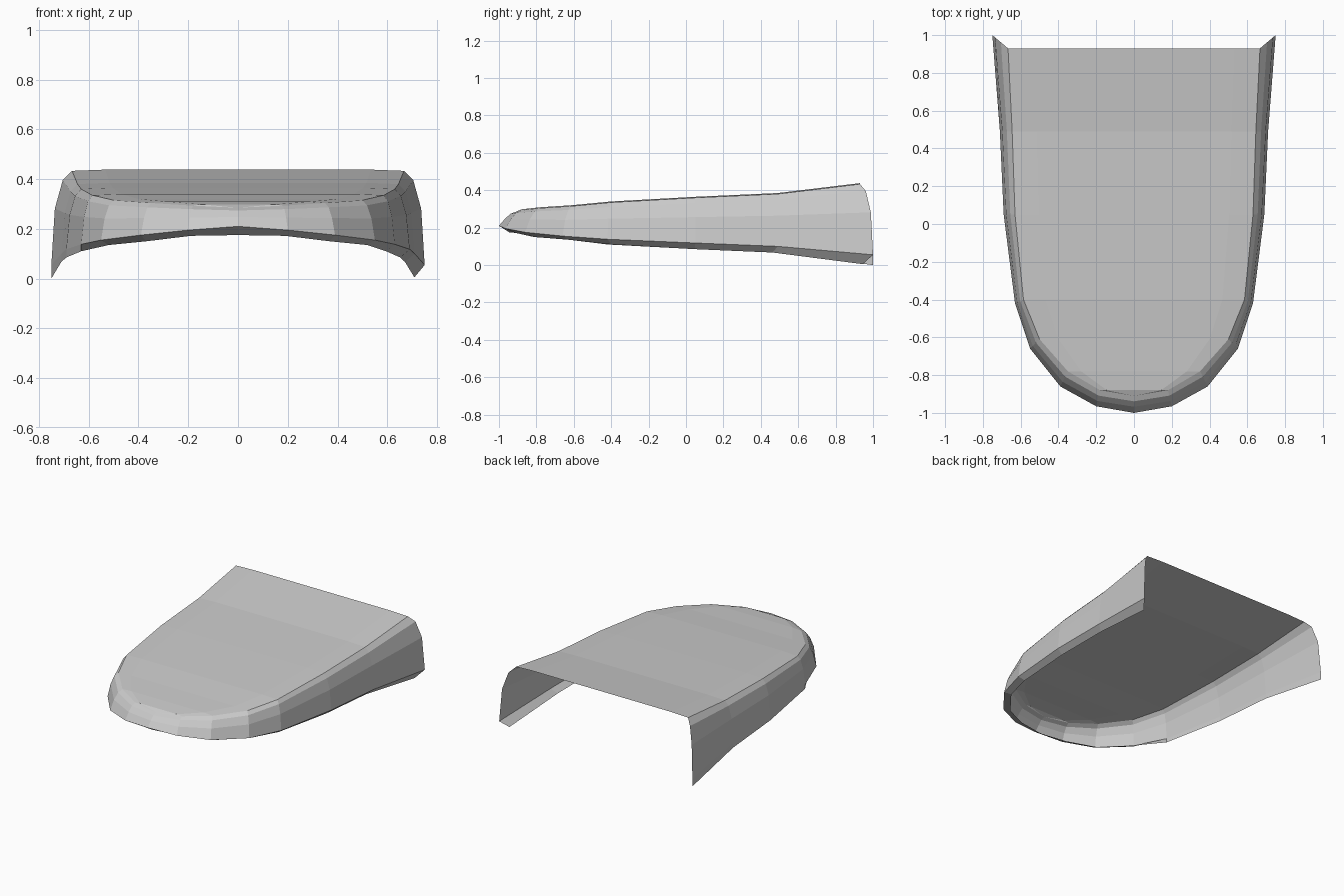
import bpy, bmesh
from mathutils import Vector

if "Cube" in bpy.data.objects:
    bpy.data.objects.remove(bpy.data.objects["Cube"])

# Half-outline stations, nose to back:
# outer edge (x, y, z), lip height, top edge (x, y, z)
STATIONS = [
    ((0.00, -1.00, 0.210), 0.175, (0.00, -0.91, 0.285)),
    ((0.20, -0.965, 0.195), 0.172, (0.18, -0.88, 0.293)),
    ((0.39, -0.86, 0.175), 0.150, (0.35, -0.78, 0.304)),
    ((0.55, -0.66, 0.155), 0.135, (0.50, -0.61, 0.315)),
    ((0.63, -0.42, 0.138), 0.110, (0.585, -0.40, 0.335)),
    ((0.69, 0.05, 0.118), 0.085, (0.63, 0.05, 0.360)),
    ((0.71, 0.49, 0.100), 0.067, (0.645, 0.49, 0.380)),
    ((0.75, 1.00, 0.055), 0.005, (0.667, 0.93, 0.433)),
]
LAST = len(STATIONS) - 1


def column(i, side):
    """Points of the wall from lip to top edge at one station."""
    outer, lip_z, top = STATIONS[i]
    o, t = Vector(outer), Vector(top)
    f = i / LAST

    def between(inset, rise):
        return Vector((o.x + (t.x - o.x) * inset, o.y + (t.y - o.y) * inset,
                       o.z + (t.z - o.z) * rise))
    # the lip folds inward on the right and nose, but hangs straight on the left
    s = 1.0 if side < 0 and i > 3 else 0.945
    lip = Vector((o.x * s, o.y * s, lip_z))
    if side < 0 and i == LAST:
        lip.z = 0
    pts = [lip, o, between(0.36 - 0.19 * f, 0.5 + 0.1 * f),
           between(0.68 - 0.13 * f, 0.85 + 0.05 * f), t]
    return [Vector((p.x * side, p.y, p.z)) for p in pts]


bm = bmesh.new()

# Side wall, running from the right rear round the nose to the left rear
order = [(i, 1) for i in range(LAST, -1, -1)] + [(i, -1) for i in range(1, LAST + 1)]
wall = {key: [bm.verts.new(p) for p in column(*key)] for key in order}
for ka, kb in zip(order, order[1:]):
    a, b = wall[ka], wall[kb]
    for k in range(len(a) - 1):
        bm.faces.new((a[k], b[k], b[k + 1], a[k + 1]))

# Slightly crowned top, strip by strip from the nose
rows = [[wall[(0, 1)][-1]]]
for i in range(1, LAST + 1):
    r, l = wall[(i, 1)][-1], wall[(i, -1)][-1]
    crown = [bm.verts.new((r.co.x * s, r.co.y, r.co.z + 0.005)) for s in (0.8, -0.8)]
    rows.append([r, *crown, l])
for k in range(3):
    bm.faces.new((rows[0][0], rows[1][k], rows[1][k + 1]))
for a, b in zip(rows[1:], rows[2:]):
    for k in range(3):
        bm.faces.new((a[k], b[k], b[k + 1], a[k + 1]))

bmesh.ops.recalc_face_normals(bm, faces=bm.faces)
bm.faces.ensure_lookup_table()
if bm.faces[-1].normal.z < 0:
    bmesh.ops.reverse_faces(bm, faces=bm.faces)
mesh = bpy.data.meshes.new("rounded_cover")
bm.to_mesh(mesh)
bm.free()
bpy.context.collection.objects.link(bpy.data.objects.new("rounded_cover", mesh))
